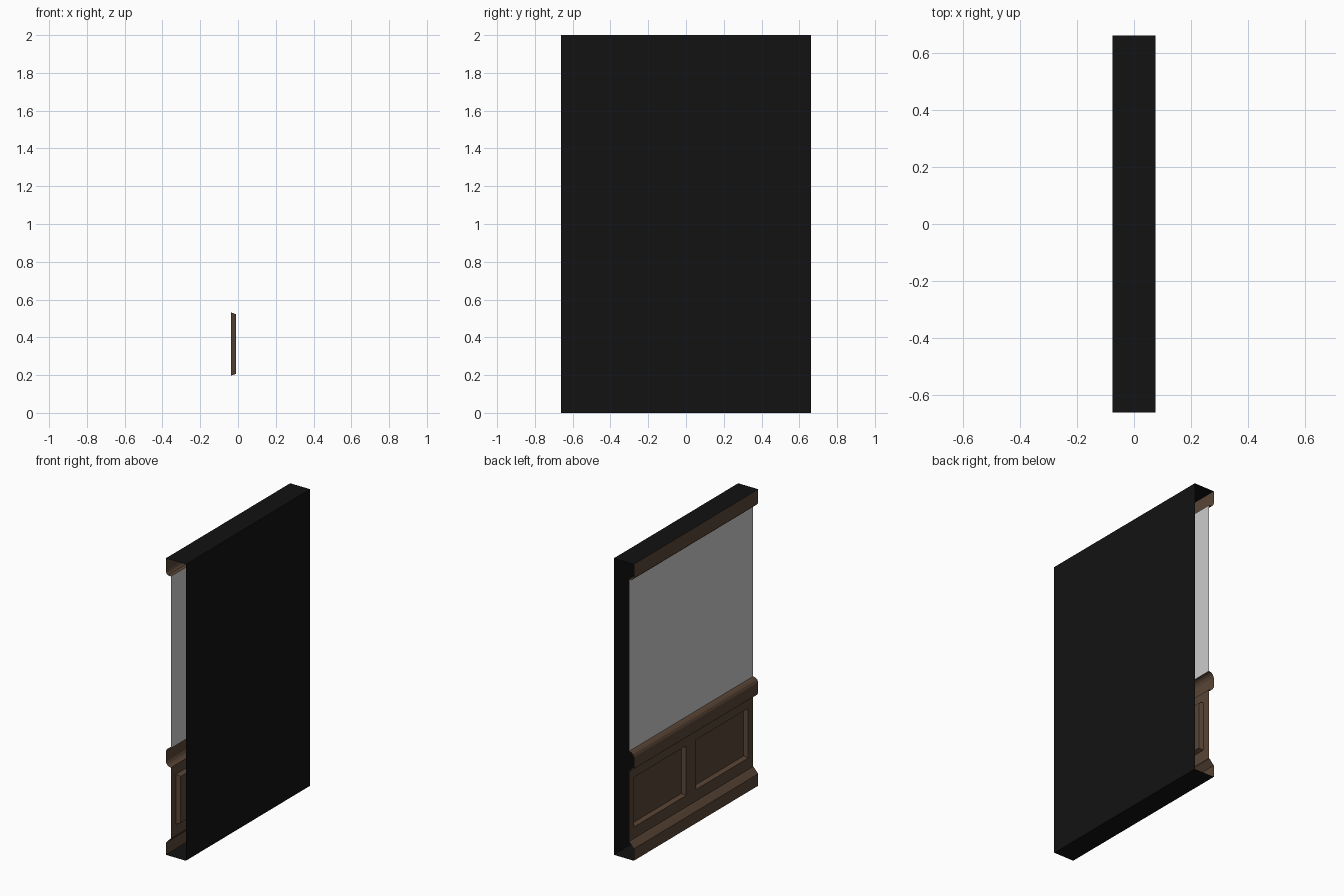
import bpy, bmesh

if "Cube" in bpy.data.objects:
    bpy.data.objects.remove(bpy.data.objects["Cube"])

HALF = 0.663    # half length of the wall along y
FACE = -0.0375  # x of the wall face
OUT = 0.075     # half depth of the wall


def material(name, rgb):
    m = bpy.data.materials.new(name)
    m.diffuse_color = (*rgb, 1)
    m.use_nodes = True
    m.node_tree.nodes["Principled BSDF"].inputs["Base Color"].default_value = m.diffuse_color
    return m


wood = material("dark_wood", (0.10, 0.06, 0.037))
black = material("black_backing", (0.006, 0.006, 0.006))


def finish(name, bm, mat=None):
    me = bpy.data.meshes.new(name)
    bm.to_mesh(me)
    bm.free()
    ob = bpy.data.objects.new(name, me)
    bpy.context.collection.objects.link(ob)
    if mat:
        me.materials.append(mat)
    return ob


def strip(name, profile, mat=None):
    """Sweep an open (x, z) profile, listed top to bottom on the -x side, along y."""
    bm = bmesh.new()
    rows = [[bm.verts.new((x, y, z)) for y in (-HALF, HALF)] for x, z in profile]
    for a, b in zip(rows, rows[1:]):
        bm.faces.new((a[0], a[1], b[1], b[0]))
    return finish(name, bm, mat)


# Black backing: top, back and bottom sheets, with both ends left open
strip("backing", [(-OUT, 0), (OUT, 0), (OUT, 2), (-OUT, 2)], black)

# Plain upper wall
strip("upper_wall", [(FACE, 1.888), (FACE, 0.728)])

# Wooden mouldings
strip("crown_moulding", [(-OUT, 2), (-OUT, 1.915), (-0.07, 1.9), (-0.06, 1.89),
                         (FACE, 1.888)], wood)
strip("chair_rail", [(FACE, 0.728), (-0.055, 0.724), (-0.067, 0.714), (-OUT, 0.697),
                     (-OUT, 0.628), (-0.067, 0.612), (-0.055, 0.602),
                     (FACE, 0.598)], wood)
strip("baseboard", [(FACE, 0.118), (-0.045, 0.113), (-OUT, 0.08), (-OUT, 0)], wood)

# Wainscot sheet with two recessed panels
ys = [-HALF, -0.61, -0.053, 0.053, 0.61, HALF]
zs = [0.118, 0.197, 0.532, 0.598]
bm = bmesh.new()
grid = [[bm.verts.new((FACE, y, z)) for y in ys] for z in zs]
panels = []
for j in range(len(zs) - 1):
    for i in range(len(ys) - 1):
        f = bm.faces.new((grid[j][i], grid[j + 1][i], grid[j + 1][i + 1], grid[j][i + 1]))
        if j == 1 and i in (1, 3):
            panels.append(f)
bm.normal_update()
if panels[0].normal.x > 0:
    bmesh.ops.reverse_faces(bm, faces=bm.faces[:])
    bm.normal_update()
bmesh.ops.inset_individual(bm, faces=panels, thickness=0.01, use_even_offset=True)
for f in panels:
    for v in f.verts:
        v.co.x = -0.01
finish("wainscot", bm, wood)
